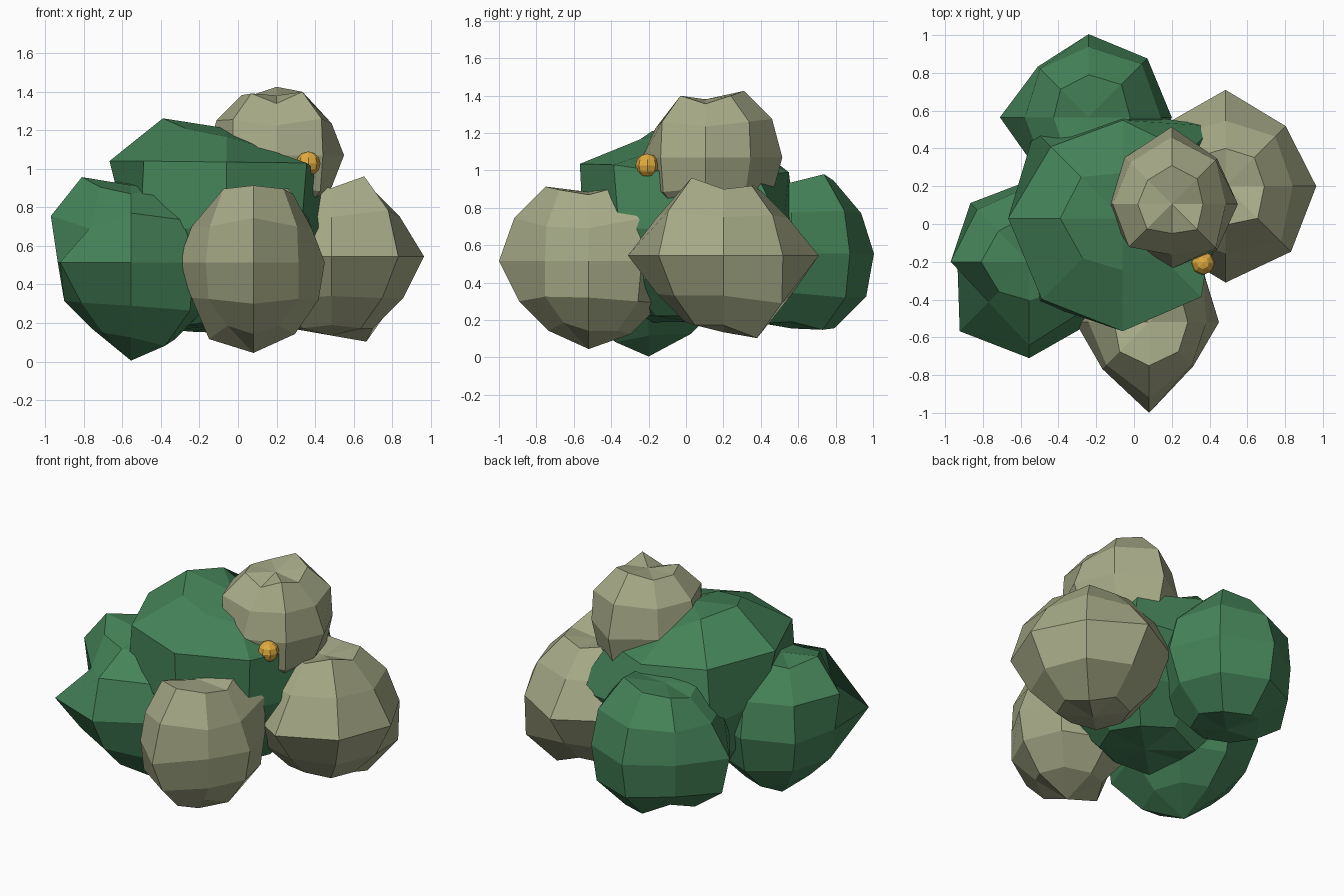
import bpy, bmesh, math
from mathutils import Vector

cube = bpy.data.objects.get("Cube")
if cube:
    bpy.data.objects.remove(cube, do_unlink=True)


def make_material(name, colour):
    mat = bpy.data.materials.new(name)
    mat.use_nodes = True
    rgba = (*colour, 1.0)
    mat.diffuse_color = rgba
    mat.node_tree.nodes["Principled BSDF"].inputs["Base Color"].default_value = rgba
    return mat


green = make_material("leaf green", (0.06, 0.23, 0.10))
tan = make_material("dry sage", (0.38, 0.40, 0.24))
orange = make_material("berry orange", (0.75, 0.41, 0.05))

SEGMENTS, RINGS = 8, 6


def clump(name, material, centre, poles, lower, middle, upper, bumps=None):
    """Low-poly sphere whose corners are pushed in or out along their own direction.

    Radii are in hundredths, listed counter-clockwise from +x. poles is (bottom, top);
    bumps maps (ring, segment) to a radius of its own, ring 1 being the lowest.
    """
    bumps = bumps or {}
    rows = {1: lower, 2: lower, 3: middle, 4: upper, 5: upper}
    centre = Vector(centre)
    bm = bmesh.new()
    rings = []
    for j in range(1, RINGS):
        lat = math.pi * (j / RINGS - 0.5)
        ring = []
        for i in range(SEGMENTS):
            lon = math.tau * i / SEGMENTS
            direction = Vector((math.cos(lat) * math.cos(lon),
                                math.cos(lat) * math.sin(lon), math.sin(lat)))
            radius = bumps.get((j, i), rows[j][i]) / 100
            ring.append(bm.verts.new(centre + direction * radius))
        rings.append(ring)
    bottom = bm.verts.new(centre - Vector((0, 0, poles[0] / 100)))
    top = bm.verts.new(centre + Vector((0, 0, poles[1] / 100)))
    for i in range(SEGMENTS):
        k = (i + 1) % SEGMENTS
        bm.faces.new((bottom, rings[0][k], rings[0][i]))
        bm.faces.new((top, rings[-1][i], rings[-1][k]))
        for low, high in zip(rings, rings[1:]):
            bm.faces.new((low[i], low[k], high[k], high[i]))
    mesh = bpy.data.meshes.new(name)
    bm.to_mesh(mesh)
    bm.free()
    mesh.materials.append(material)
    obj = bpy.data.objects.new(name, mesh)
    bpy.context.collection.objects.link(obj)
    return obj


# Large leafy mass in the middle
clump("centre_clump", green, (-0.06, 0.03, 0.69), (50, 52),
      lower=[54, 58, 54, 60, 54, 58, 54, 54],
      middle=[56, 69, 56, 66, 52, 63, 58, 55],
      upper=[56, 57, 60, 62, 70, 70, 69, 68],
      bumps={(5, 0): 44, (5, 1): 46, (5, 2): 48, (5, 3): 62, (5, 4): 66,
             (5, 5): 60, (5, 6): 55, (5, 7): 49})

# Green clumps around it
clump("right_clump", green, (-0.555, -0.2, 0.515), (51, 40),
      lower=[46, 45, 45, 42, 40, 42, 45, 50],
      middle=[48, 46, 43, 44, 38, 52, 51, 46],
      upper=[45, 48, 46, 45, 48, 45, 51, 44],
      bumps={(4, 5): 35, (5, 4): 51, (5, 6): 41, (5, 3): 46, (5, 2): 50})
clump("back_clump", green, (-0.24, 0.565, 0.555), (40, 37),
      lower=[42, 47, 46, 42, 44, 42, 42, 43],
      middle=[44, 44, 44, 38, 47, 39, 44, 44],
      upper=[44, 49, 43, 42, 39, 40, 44, 44],
      bumps={(4, 1): 46, (5, 2): 45, (2, 4): 48, (5, 4): 37, (1, 3): 39})

# Dry clumps on the front, the left side and the top
clump("front_clump", tan, (0.08, -0.52, 0.515), (47, 37),
      lower=[39, 43, 45, 42, 37, 38, 43, 38],
      middle=[37, 40, 38, 42, 39, 35, 48, 33],
      upper=[41, 46, 42, 44, 37, 44, 46, 44],
      bumps={(4, 0): 35, (4, 5): 37, (4, 7): 37, (1, 4): 46, (1, 0): 43})
clump("left_clump", tan, (0.485, 0.2, 0.545), (41, 33),
      lower=[43, 51, 42, 44, 43, 43, 41, 43],
      middle=[48, 45, 51, 46, 45, 45, 51, 49],
      upper=[41, 43, 40, 44, 42, 43, 41, 48])
clump("top_clump", tan, (0.2, 0.105, 1.07), (34, 31),
      lower=[33, 35, 41, 36, 36, 35, 35, 37],
      middle=[35, 34, 41, 35, 36, 32, 34, 34],
      upper=[33, 38, 41, 36, 36, 37, 31, 38])

# Single berry
clump("berry", orange, (0.365, -0.207, 1.027), (6.3, 6.3),
      lower=[6.3] * SEGMENTS, middle=[6.3] * SEGMENTS, upper=[6.3] * SEGMENTS)
